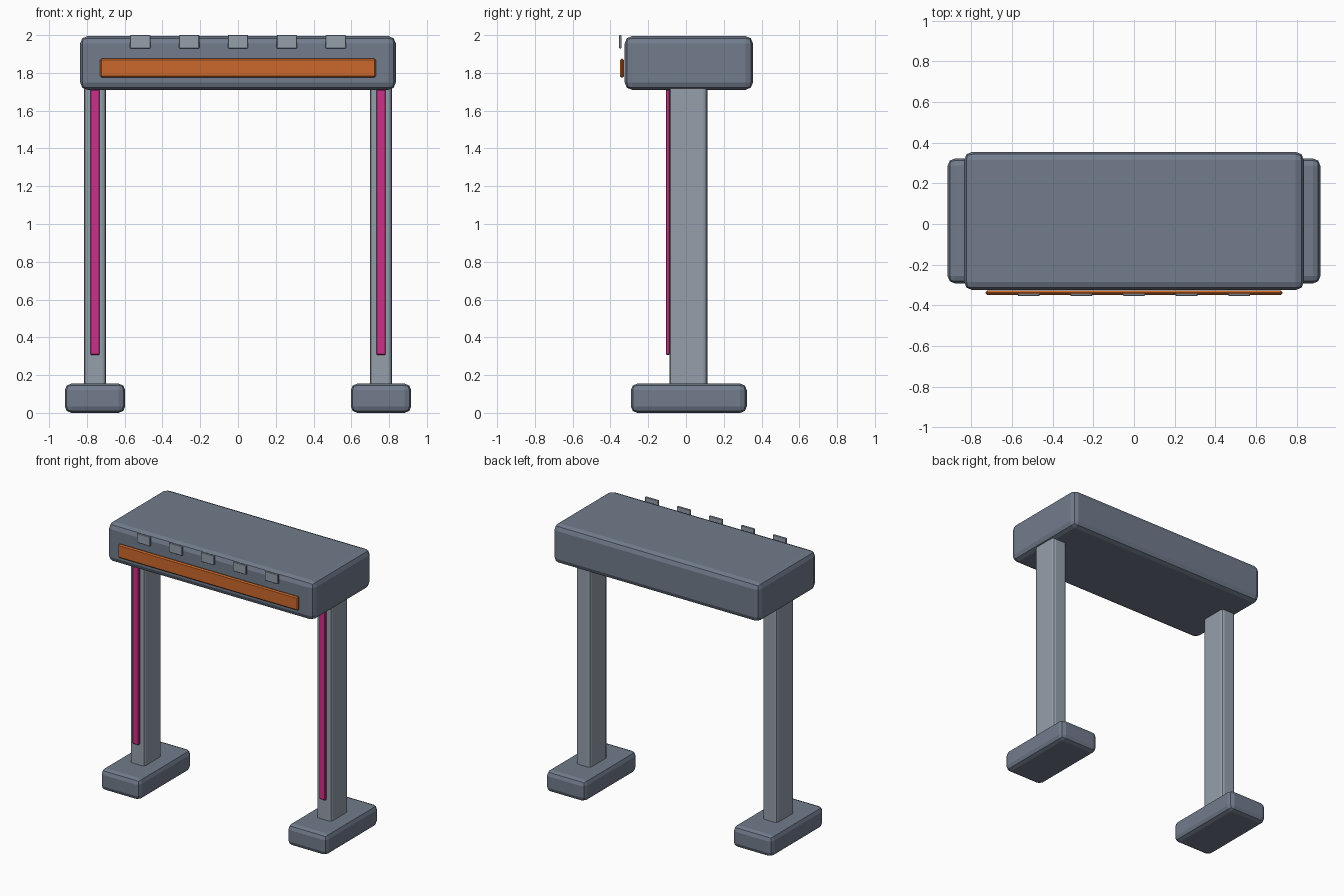
import bpy

default = bpy.data.objects.get("Cube")
if default:
    bpy.data.objects.remove(default, do_unlink=True)


def make_material(name, rgb):
    mat = bpy.data.materials.new(name)
    mat.use_nodes = True
    color = (*rgb, 1)
    mat.diffuse_color = color
    mat.node_tree.nodes["Principled BSDF"].inputs["Base Color"].default_value = color
    return mat


SLATE = make_material("slate grey", (0.165, 0.2, 0.26))
STEEL = make_material("light steel", (0.3, 0.35, 0.41))
ORANGE = make_material("orange", (0.6, 0.14, 0.025))
PINK = make_material("magenta", (0.6, 0.03, 0.25))


def box(name, x, y, z, mat, bevel, segments=2):
    """Bevelled box given as (low, high) ranges along each axis."""
    ranges = (x, y, z)
    bpy.ops.mesh.primitive_cube_add(size=1, location=[(a + b) / 2 for a, b in ranges])
    obj = bpy.context.object
    obj.name = name
    obj.scale = [b - a for a, b in ranges]
    bpy.ops.object.transform_apply(location=False, rotation=False, scale=True)
    obj.data.materials.append(mat)
    mod = obj.modifiers.new("edge_bevel", "BEVEL")
    mod.width = bevel
    mod.segments = segments
    bpy.ops.object.modifier_apply(modifier=mod.name)
    return obj


def around(centre, width):
    return centre - width / 2, centre + width / 2


# Overhead beam with its front panel
box("beam", (-0.836, 0.836), (-0.325, 0.355), (1.71, 1.995), SLATE, 0.04)
box("front_panel", (-0.73, 0.73), (-0.35, -0.328), (1.775, 1.875), ORANGE, 0.008, 1)

# Row of small tabs along the top of the front
for i in range(5):
    box(f"tab_{i + 1}", around((i - 2) * 0.259, 0.108), (-0.355, -0.341),
        (1.93, 2.0), STEEL, 0.003, 1)

# Legs: foot, post and light strip on each side
for side, sign in (("left", 1), ("right", -1)):
    cx = sign * 0.757
    box(f"{side}_foot", around(cx, 0.32), (-0.292, 0.322), (0, 0.155), SLATE, 0.035)
    box(f"{side}_post", around(cx, 0.118), (-0.088, 0.113), (0.1, 1.75), STEEL, 0.02)
    box(f"{side}_light_strip", around(cx, 0.05), (-0.107, -0.087),
        (0.307, 1.712), PINK, 0.004, 1)
